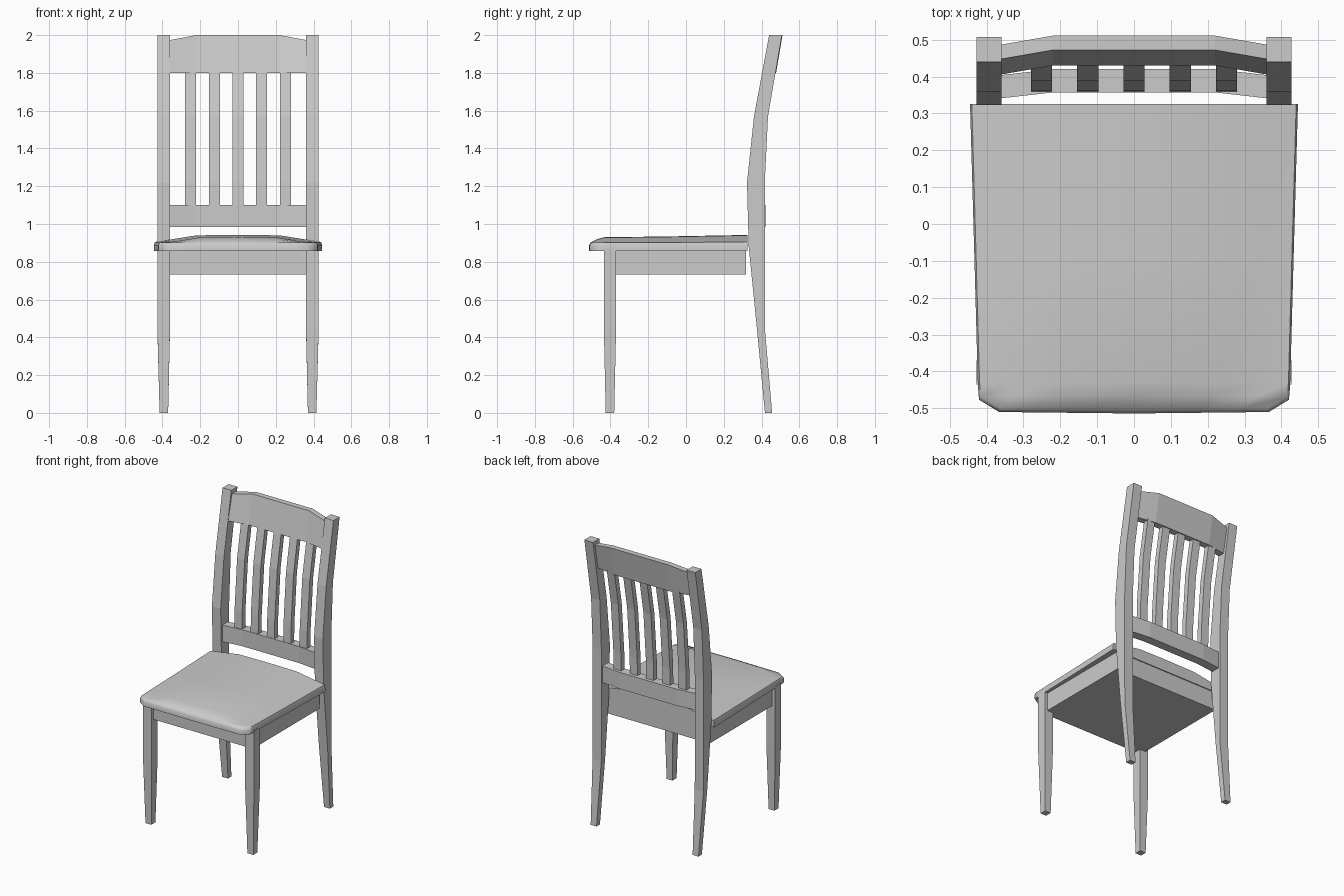
import bpy, bmesh

if "Cube" in bpy.data.objects:
    bpy.data.objects.remove(bpy.data.objects["Cube"])


def finish(name, bm):
    bmesh.ops.recalc_face_normals(bm, faces=bm.faces)
    me = bpy.data.meshes.new(name)
    bm.to_mesh(me)
    bm.free()
    ob = bpy.data.objects.new(name, me)
    bpy.context.collection.objects.link(ob)
    return ob


def loft(name, rings):
    """Skin a list of equal-sized rings of points and cap both ends."""
    bm = bmesh.new()
    vs = [[bm.verts.new(p) for p in r] for r in rings]
    n = len(rings[0])
    for a, b in zip(vs, vs[1:]):
        for i in range(n):
            j = (i + 1) % n
            bm.faces.new((a[i], a[j], b[j], b[i]))
    bm.faces.new(vs[0])
    bm.faces.new(vs[-1])
    return finish(name, bm)


def rect(x0, x1, y0, y1, z):
    return [(x0, y0, z), (x1, y0, z), (x1, y1, z), (x0, y1, z)]


# Back posts: x range, y range per height
post = [(.37, .415, .418, .456, 0), (.36, .427, .376, .418, .44),
        (.36, .427, .332, .417, .88), (.36, .427, .323, .417, 1.22),
        (.36, .427, .36, .434, 1.57), (.36, .427, .44, .508, 2.0)]
# Front legs, tapered towards the floor
leg = [(.37, .415, -.425, -.38, 0), (.36, .427, -.435, -.37, .45),
       (.36, .427, -.435, -.37, .87)]
for side, s in (("left", -1), ("right", 1)):
    for name, prof in (("back_post_", post), ("front_leg_", leg)):
        loft(name + side, [rect(s * a, s * b, c, d, z) for a, b, c, d, z in prof])

# Seat frame
loft("seat_frame", [rect(-.405, .405, -.415, .318, z) for z in (.732, .87)])


# Curved back rails: (bend offset, end height drop) at each x station
def rail(name, section, bend, drop):
    rings = []
    for x, t in ((-.37, 1), (-.22, 0), (.22, 0), (.37, 1)):
        rings.append([(x, y - bend * t, z - (drop * t if z > 1.9 else 0))
                      for y, z in section])
    loft(name, rings)


rail("top_rail", [(.43, 1.8), (.477, 1.8), (.511, 2.0), (.472, 2.0)], .026, .028)
rail("lower_rail", [(.357, .985), (.42, .985), (.42, 1.1), (.357, 1.1)], .017, 0)

# Bent slats
for i in range(5):
    x = (i - 2) * .1255
    loft(f"slat_{i + 1}", [rect(x - .029, x + .029, y, y + .037, z) for y, z in
                           ((.36, 1.09), (.362, 1.22), (.39, 1.57), (.434, 1.81))])

# Seat cushion: crowned grid of rows (y, half width, height)
rows = [(-.505, .362, .902), (-.468, .416, .921), (-.43, .419, .930),
        (-.1, .428, .934), (.325, .44, .942)]
cols = [(-1, .037), (-.8, .023), (-.5, .002), (0, 0), (.5, .002), (.8, .023), (1, .037)]
bm = bmesh.new()
grid = []
for r, (y, w, h) in enumerate(rows):
    grid.append([bm.verts.new((u * w, y + (.004 * abs(u) if r == 0 else 0),
                               max(h - d, .902))) for u, d in cols])
for a, b in zip(grid, grid[1:]):
    for i in range(len(cols) - 1):
        bm.faces.new((a[i], a[i + 1], b[i + 1], b[i]))
# Rounded rim, then the vertical edge and the underside
for z, k in ((.888, 1.011), (.858, 1.0)):
    edge = [e for e in bm.edges if e.is_boundary]
    new = bmesh.ops.extrude_edge_only(bm, edges=edge)["geom"]
    for v in new:
        if isinstance(v, bmesh.types.BMVert):
            v.co = (v.co.x * k, .325 + (v.co.y - .325) * k, z)
bmesh.ops.contextual_create(bm, geom=[e for e in bm.edges if e.is_boundary])
seat = finish("seat", bm)
bpy.context.view_layer.objects.active = seat
seat.select_set(True)
bpy.ops.object.shade_smooth_by_angle(angle=.96)
